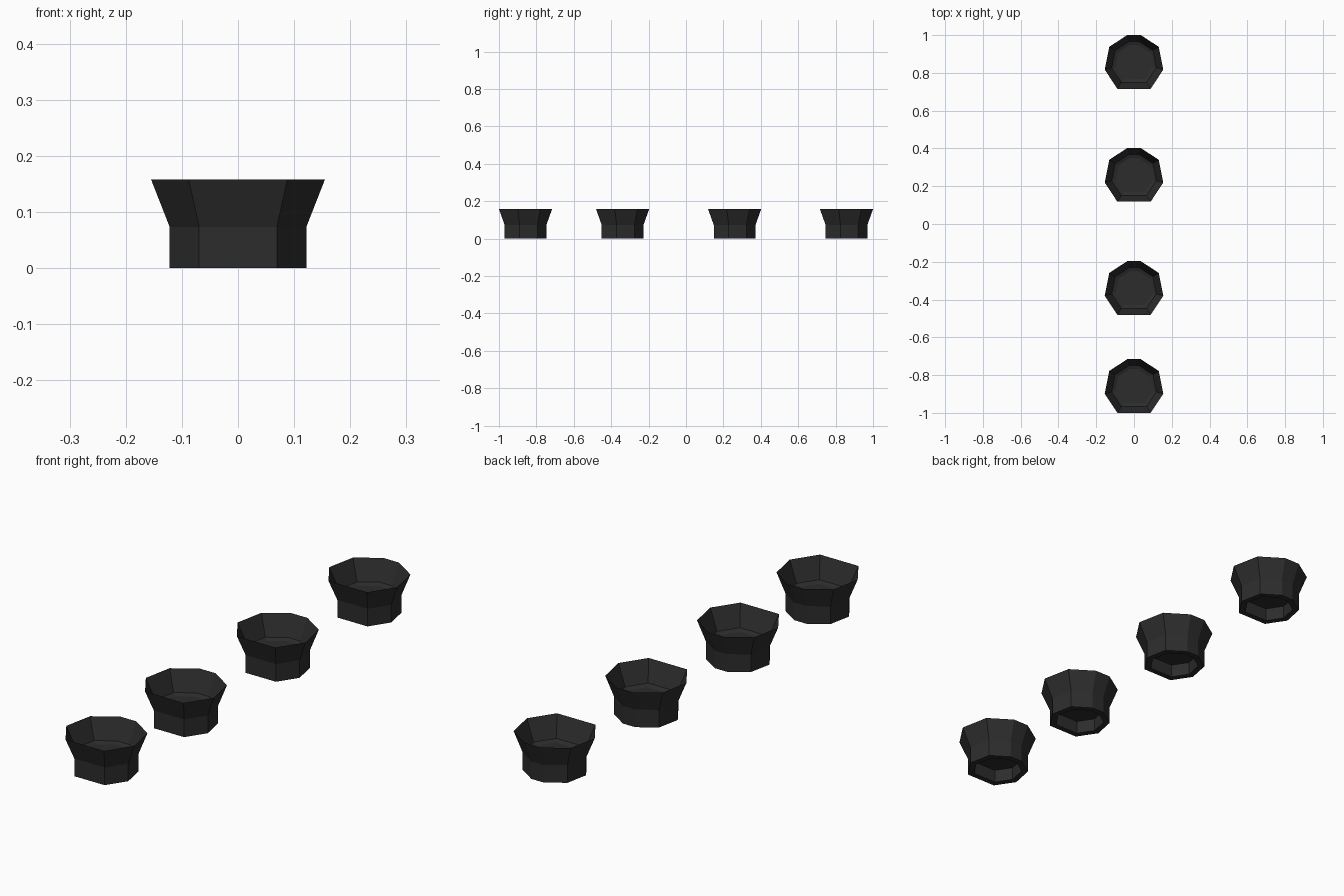
import bpy

if "Cube" in bpy.data.objects:
    bpy.data.objects.remove(bpy.data.objects["Cube"])

# Rim outline, right half from front to back, mirrored to the left
half = [(0.088, -0.142), (0.155, -0.041), (0.131, 0.080), (0.036, 0.142)]
outline = half + [(-x, y) for x, y in reversed(half)]
n = len(outline)

# Section from the underside recess, around the outside, to the bowl floor: (scale, height)
section = [(0.62, 0.055), (0.62, 0.0), (0.785, 0.0), (0.785, 0.073),
           (1.0, 0.158), (0.76, 0.073), (0.63, 0.066)]

black = bpy.data.materials.new("black")
black.diffuse_color = (0.025, 0.025, 0.025, 1)
black.use_nodes = True
black.node_tree.nodes["Principled BSDF"].inputs["Base Color"].default_value = black.diffuse_color

verts = [(x * s, y * s, z) for s, z in section for x, y in outline]
faces = [(r * n + i, r * n + (i + 1) % n, (r + 1) * n + (i + 1) % n, (r + 1) * n + i)
         for r in range(len(section) - 1) for i in range(n)]
faces.append(tuple(reversed(range(n))))                          # recess ceiling
faces.append(tuple(range((len(section) - 1) * n, len(section) * n)))  # bowl floor

mesh = bpy.data.meshes.new("flared_cup")
mesh.from_pydata(verts, [], faces)
mesh.materials.append(black)
mesh.update()

# Row of four cups
for k, y in enumerate((-0.858, -0.339, 0.260, 0.858)):
    cup = bpy.data.objects.new(f"flared_cup_{k + 1}", mesh)
    cup.location.y = y
    bpy.context.collection.objects.link(cup)
